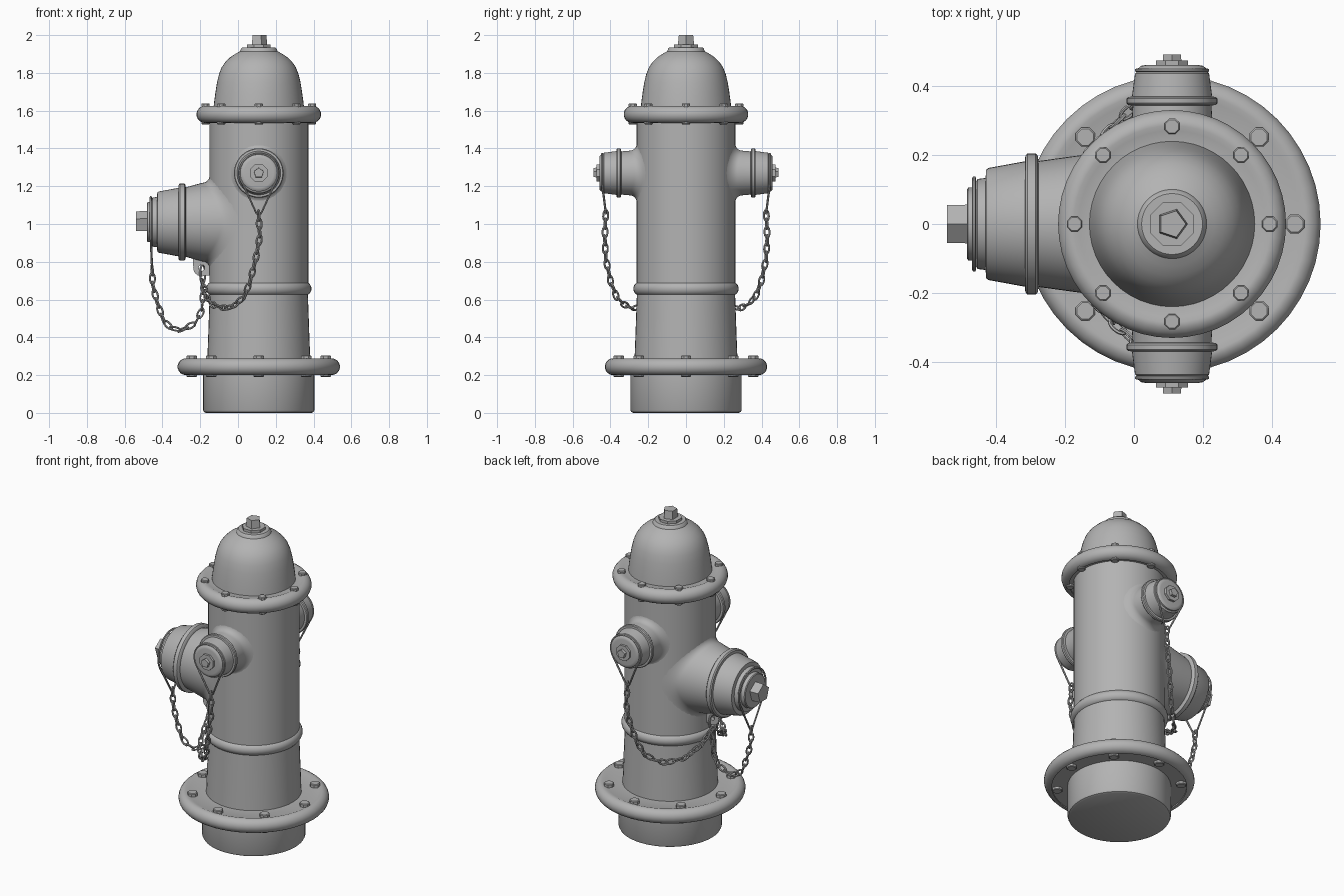
import bpy
import bmesh
from math import sin, cos, pi, sqrt, radians
from mathutils import Vector, Matrix

default = bpy.data.objects.get("Cube")
if default:
    bpy.data.objects.remove(default, do_unlink=True)

AXIS = 0.11       # barrel centre line
BARREL = 0.262    # barrel radius
SEGMENTS = 48

iron = bpy.data.materials.new("cast iron grey")
iron.use_nodes = True
grey = (0.45, 0.45, 0.45, 1)
iron.diffuse_color = grey
iron.node_tree.nodes["Principled BSDF"].inputs["Base Color"].default_value = grey


def finish(obj):
    """Link, colour and shade an object."""
    bpy.context.scene.collection.objects.link(obj)
    obj.data.materials.append(iron)
    bpy.ops.object.select_all(action="DESELECT")
    obj.select_set(True)
    bpy.context.view_layer.objects.active = obj
    if obj.type == "CURVE":
        bpy.ops.object.convert(target="MESH")
    bpy.ops.object.shade_smooth_by_angle(angle=radians(35))
    return obj


def loft(name, rings, place, closed=False):
    """Skin a stack of rings; cap the ends or join last to first."""
    bm = bmesh.new()
    loops = [[bm.verts.new(place @ Vector(p)) for p in ring] for ring in rings]
    pairs = list(zip(loops, loops[1:]))
    if closed:
        pairs.append((loops[-1], loops[0]))
    else:
        bm.faces.new(loops[0])
        bm.faces.new(loops[-1])
    for low, high in pairs:
        for i in range(len(low)):
            j = (i + 1) % len(low)
            bm.faces.new((low[i], low[j], high[j], high[i]))
    bmesh.ops.recalc_face_normals(bm, faces=bm.faces)
    mesh = bpy.data.meshes.new(name)
    bm.to_mesh(mesh)
    bm.free()
    return finish(bpy.data.objects.new(name, mesh))


def circle(radius, height, sides=SEGMENTS, phase=0.0):
    angles = [phase + 2 * pi * i / sides for i in range(sides)]
    return [(radius * cos(a), radius * sin(a), height) for a in angles]


def lathe(name, profile, place, sides=SEGMENTS, phase=0.0, closed=False):
    return loft(name, [circle(r, h, sides, phase) for r, h in profile], place, closed)


def wires(name, paths, thickness):
    """Closed wire loops as one object."""
    curve = bpy.data.curves.new(name, "CURVE")
    curve.dimensions = "3D"
    curve.bevel_depth = thickness
    curve.bevel_resolution = 1
    for path in paths:
        spline = curve.splines.new("POLY")
        spline.points.add(len(path) - 1)
        for point, co in zip(spline.points, path):
            point.co = (*co, 1)
        spline.use_cyclic_u = True
    return finish(bpy.data.objects.new(name, curve))


def oval(centre, along, side, length, width):
    angles = [2 * pi * i / 14 for i in range(14)]
    return [centre + along * (length * cos(a)) + side * (width * sin(a)) for a in angles]


def chain(name, path, pitch=0.044):
    """Oval links set alternately flat and upright along a path."""
    points = [Vector(p) for p in path]
    links, carry = [], 0.0
    for start, end in zip(points, points[1:]):
        span = (end - start).length
        along = (end - start).normalized()
        side = along.cross(Vector((0.6, 0.8, 0.1))).normalized()
        while carry < span:
            twist = Matrix.Rotation(radians(35 + 90 * (len(links) % 2)), 3, along)
            links.append(oval(start + along * carry, along, twist @ side, 0.029, 0.014))
            carry += pitch
        carry -= span
    return wires(name, links, 0.0055)


def hanger(name, place, radius, depth, drop, lean):
    """Teardrop wire around a cap, narrowing to the first chain link."""
    arc = [radians(-35 + 10 * i) for i in range(26)]
    loop = [(radius * cos(a), radius * sin(a), depth) for a in arc]
    loop += [(-0.012, -drop, depth - lean), (0.012, -drop, depth - lean)]
    wires(name, [[place @ Vector(p) for p in loop]], 0.006)


def neck(name, place, radius, fillet, end_radius, end_depth):
    """Outlet neck with a fillet that follows the round barrel."""
    rings = []
    for step in range(9):
        a = step / 8 * pi / 2
        rise = fillet * (1 - cos(a)) - 0.002
        ring = circle(radius + fillet * (1 - sin(a)), 0)
        rings.append([(x, y, sqrt(BARREL ** 2 - x * x) + rise) for x, y, z in ring])
    rings.append(circle(end_radius, end_depth))
    loft(name, rings, place)


def rim(radius, low, high):
    """Rounded edge of a flange."""
    half = (high - low) / 2
    angles = [radians(-90 + 20 * i) for i in range(10)]
    return [(radius - half + half * cos(a), low + half + half * sin(a)) for a in angles]


upright = Matrix.Translation((AXIS, 0, 0))

# Standpipe and barrel
lathe("base_pipe", [(0.28, 0), (0.29, 0.005), (0.295, 0.015), (0.295, 0.21)], upright)
lathe("lower_barrel", [(0.273, 0.27), (0.268, 0.4), (0.26, 0.63)], upright)
lathe("upper_barrel", [(BARREL, 0.64), (BARREL, 1.56)], upright)
lathe("barrel_band", [(0.255, 0.62)] + rim(0.279, 0.62, 0.695) + [(0.255, 0.695)], upright)

# Flanges, each with a slightly proud rounded rim
lathe("base_flange", [(0.29, 0.207), (0.385, 0.207)] + rim(0.43, 0.2, 0.289)
      + [(0.37, 0.283), (0.26, 0.283)], upright)
lathe("bonnet_flange", [(0.25, 1.542), (0.285, 1.542)] + rim(0.33, 1.535, 1.626)
      + [(0.27, 1.62), (0.22, 1.62)], upright)

# Flange bolts, heads above and nuts below
for label, reach, size, low, high in (("base", 0.355, 0.03, 0.19, 0.304),
                                      ("bonnet", 0.282, 0.024, 1.528, 1.638)):
    for i in range(8):
        spot = upright @ Matrix.Rotation(i * pi / 4, 4, "Z") @ Matrix.Translation((reach, 0, 0))
        lathe(f"{label}_bolt_{i + 1}", [(size * 0.85, low), (size, low + 0.004),
              (size, high - 0.004), (size * 0.85, high)], spot, 8, pi / 8)

# Domed bonnet, collar and operating nut
lathe("bonnet", [(0.24, 1.61), (0.236, 1.65), (0.229, 1.7), (0.221, 1.75), (0.21, 1.795),
      (0.196, 1.83), (0.176, 1.859), (0.15, 1.884), (0.122, 1.902), (0.1, 1.914),
      (0.094, 1.928), (0.088, 1.934)], upright)
lathe("bonnet_collar", [(0.068, 1.93), (0.068, 1.95)], upright, 8, pi / 8)
lathe("operating_nut", [(0.046, 1.94), (0.04, 2.0)], upright, 5)


def facing(turn, height):
    """Frame looking out of the barrel: z outward, y up."""
    return (Matrix.Translation((AXIS, 0, height)) @ Matrix.Rotation(radians(turn), 4, "Z")
            @ Matrix.Rotation(pi / 2, 4, "X"))


# Large side outlet
side = facing(-90, 1.01)
neck("pumper_neck", side, 0.208, 0.04, 0.18, 0.4)
lathe("pumper_ring", [(0.175, 0.385), (0.197, 0.388), (0.204, 0.394), (0.204, 0.418),
      (0.197, 0.424), (0.175, 0.426)], side)
lathe("pumper_cap", [(0.184, 0.41), (0.162, 0.53), (0.157, 0.537), (0.133, 0.539),
      (0.13, 0.562), (0.124, 0.566), (0.107, 0.567), (0.105, 0.589), (0.1, 0.593)], side)
lathe("pumper_nut", [(0.059, 0.58), (0.057, 0.65)], side, 5, pi / 2)
hanger("pumper_hanger", side, 0.133, 0.572, 0.245, 0.007)

# Front and back hose outlets with matching chains
hose_chain = [(0.11, 0.425, 1.045), (0.115, 0.43, 0.93), (0.095, 0.425, 0.82),
              (0.065, 0.4, 0.7), (0.035, 0.37, 0.62), (-0.01, 0.33, 0.575),
              (-0.06, 0.285, 0.553), (-0.13, 0.2, 0.57), (-0.172, 0.1, 0.62),
              (-0.188, 0.02, 0.69)]
for label, turn, sign in (("front", 0, -1), ("back", 180, 1)):
    out = facing(turn, 1.27)
    neck(f"{label}_hose_neck", out, 0.118, 0.04, 0.113, 0.355)
    lathe(f"{label}_hose_ring", [(0.11, 0.342), (0.127, 0.344), (0.131, 0.349),
          (0.131, 0.362), (0.127, 0.367), (0.11, 0.369)], out)
    lathe(f"{label}_hose_cap", [(0.117, 0.36), (0.107, 0.435), (0.103, 0.439), (0.098, 0.441),
          (0.098, 0.45), (0.09, 0.457), (0.078, 0.459)], out)
    lathe(f"{label}_hose_collar", [(0.05, 0.45), (0.05, 0.473)], out, 8, pi / 8)
    lathe(f"{label}_hose_nut", [(0.029, 0.46), (0.027, 0.49)], out, 5, pi / 2)
    hanger(f"{label}_hose_hanger", out, 0.102, 0.444, 0.215, 0.02)
    chain(f"{label}_hose_chain", [(x, sign * y, z) for x, y, z in hose_chain])

# Pumper chain, lug under the neck and the ring that gathers the chains
chain("pumper_chain", [(-0.455, 0, 0.755), (-0.452, 0, 0.68), (-0.43, 0, 0.59),
      (-0.395, 0, 0.49), (-0.355, 0, 0.45), (-0.3, 0, 0.438), (-0.225, 0, 0.475),
      (-0.192, 0, 0.54), (-0.185, 0, 0.62), (-0.186, 0, 0.69)])
lug = Matrix.Translation((-0.192, 0, 0.768)) @ Matrix.Rotation(pi / 2, 4, "X")
lathe("chain_lug", [(0.016, -0.012), (0.045, -0.012), (0.045, 0.012), (0.016, 0.012)],
      lug, 24, closed=True)
web = [(-0.045, 0.01), (-0.045, 0.08), (0.06, 0.08), (0.06, -0.04), (0.02, -0.04), (0.02, 0.018)]
loft("lug_web", [[(x, y, depth) for x, y in web] for depth in (-0.011, 0.011)], lug)
wires("chain_ring", [oval(Vector((-0.187, 0, 0.735)), Vector((0, 0, 1)),
      Vector((0.6, 0.8, 0)), 0.05, 0.022)], 0.006)
